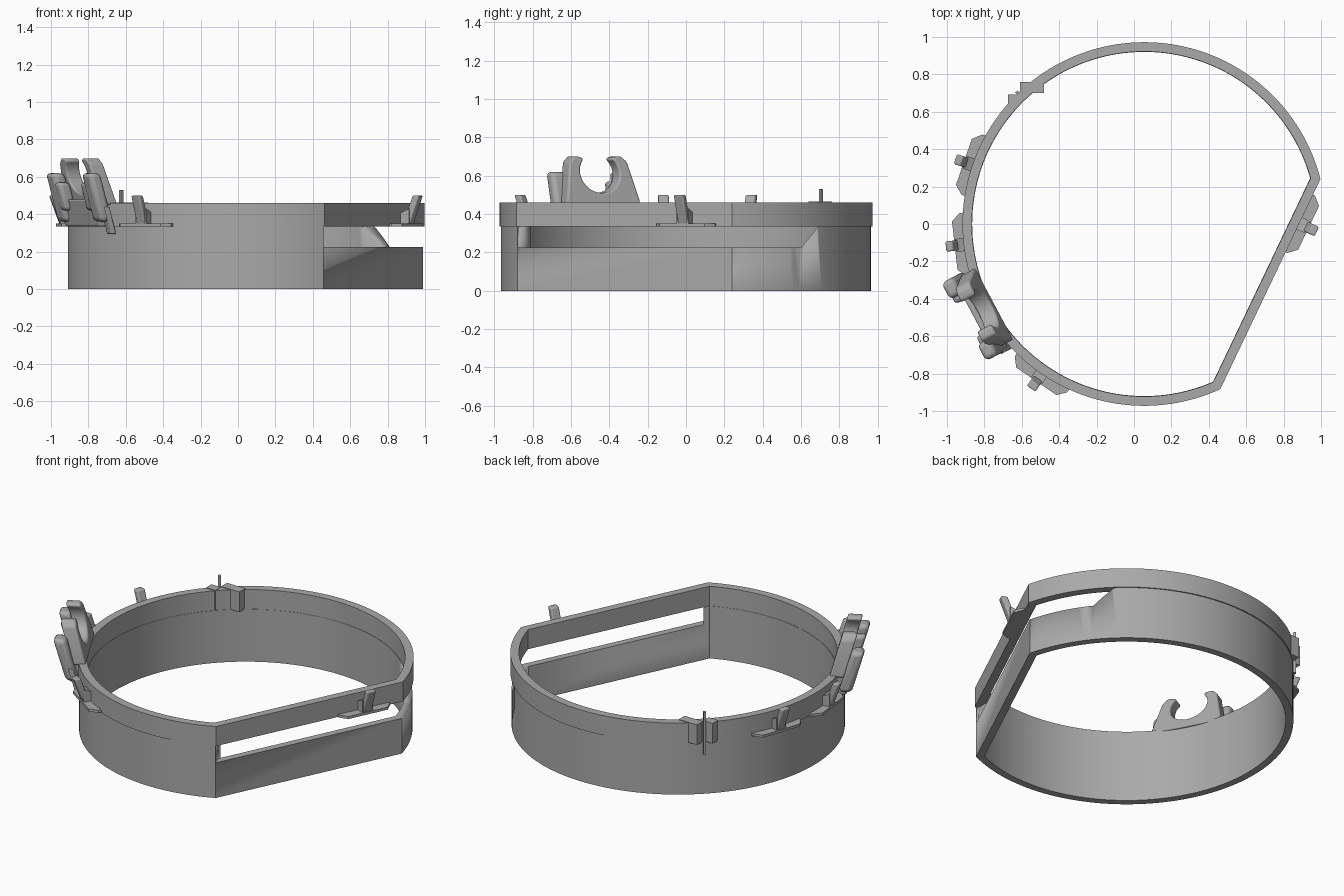
import bpy, bmesh
from math import cos, sin, acos, radians, pi
from mathutils import Vector

if "Cube" in bpy.data.objects:
    bpy.data.objects.remove(bpy.data.objects["Cube"])

grey = bpy.data.materials.new("plain grey")
grey.use_nodes = True
grey.diffuse_color = (0.4, 0.4, 0.4, 1)
grey.node_tree.nodes["Principled BSDF"].inputs["Base Color"].default_value = (0.4, 0.4, 0.4, 1)

CENTRE = Vector((0.055, 0, 0))
FLAT_ANGLE = radians(-25.5)      # direction the flat side faces
RIM, TOP = 0.335, 0.46           # underside and top of the upper band


def finish(name, bm, bevel=0, segments=3):
    bmesh.ops.recalc_face_normals(bm, faces=bm.faces)
    mesh = bpy.data.meshes.new(name)
    bm.to_mesh(mesh)
    bm.free()
    mesh.materials.append(grey)
    ob = bpy.data.objects.new(name, mesh)
    bpy.context.collection.objects.link(ob)
    if bevel:
        mod = ob.modifiers.new("round", 'BEVEL')
        mod.width, mod.segments = bevel, segments
    bpy.ops.object.select_all(action='DESELECT')
    ob.select_set(True)
    bpy.context.view_layer.objects.active = ob
    bpy.ops.object.shade_smooth_by_angle(angle=radians(30))
    return ob


def prism(name, base, offset, bevel=0):
    """Close a planar outline and extrude it along offset."""
    bm = bmesh.new()
    face = bm.faces.new([bm.verts.new(p) for p in base])
    ext = bmesh.ops.extrude_face_region(bm, geom=[face], use_keep_orig=True)
    verts = [v for v in ext["geom"] if isinstance(v, bmesh.types.BMVert)]
    bmesh.ops.translate(bm, verts=verts, vec=offset)
    return finish(name, bm, bevel)


def outline(radius, flat, z, n=120):
    """Circle cut by one flat side."""
    half = acos(flat / radius)
    span = 2 * pi - 2 * half
    angles = [FLAT_ANGLE + half + span * i / n for i in range(n + 1)]
    return [CENTRE + Vector((radius * cos(a), radius * sin(a), z)) for a in angles]


def band(name, radius, flat, wall, z0, z1):
    bm = bmesh.new()
    loops = [[bm.verts.new(p) for p in outline(r, f, z)] for r, f, z in (
        (radius, flat, z0), (radius, flat, z1),
        (radius - wall, flat - wall, z1), (radius - wall, flat - wall, z0))]
    n = len(loops[0])
    for k in range(4):
        a, b = loops[k], loops[(k + 1) % 4]
        for i in range(n):
            j = (i + 1) % n
            bm.faces.new((a[i], a[j], b[j], b[i]))
    return finish(name, bm)


def frame(degrees):
    """Local axes on the band: u along the wall, w outward from the centre."""
    a = radians(degrees)
    out, along = Vector((cos(a), sin(a), 0)), Vector((-sin(a), cos(a), 0))
    return lambda u, w, z: CENTRE + along * u + out * w + Vector((0, 0, z))


def leaning_box(name, at, u, w, z0, z1, du, dw, lean, bevel=0):
    base = [at(u + i * du / 2, w + j * dw / 2, z0)
            for i, j in ((-1, -1), (1, -1), (1, 1), (-1, 1))]
    return prism(name, base, at(0, lean, z1 - z0) - CENTRE, bevel)


# Main walls
lower = band("lower_wall", 0.965, 0.74, 0.045, 0, RIM)
band("upper_band", 0.972, 0.747, 0.05, RIM, TOP)

# Long slot with a slanted end
slot = prism("slot_cutter", [(0.44, y, z) for y, z in
             ((-0.876, 0.225), (0.6, 0.225), (0.743, 0.4), (-0.876, 0.4))], (0.8, 0, 0))
slot.hide_render = True
slot.hide_set(True)
cut = lower.modifiers.new("slot", 'BOOLEAN')
cut.object, cut.operation, cut.solver = slot, 'DIFFERENCE', 'EXACT'

# Hook clips: shelf, leaning peg and rib
for name, angle, u, wall in (("rear_right_clip", 161, 0, 0.965), ("right_clip", 186.5, 0, 0.965),
                             ("front_clip", 235.5, 0, 0.965), ("left_clip", -25.5, 0.36, 0.747)):
    at = frame(angle)
    shelf = ((-0.17, -0.03), (0.17, -0.03), (0.17, 0.01), (0.13, 0.055), (-0.13, 0.055), (-0.17, 0.01))
    prism(name + "_shelf", [at(u + a, wall + b, RIM) for a, b in shelf], (0, 0, 0.016))
    leaning_box(name + "_peg", at, u, wall + 0.025, RIM, 0.5, 0.055, 0.04, 0.06, 0.008)
    rib = ((-0.02, RIM), (0.05, RIM), (0.05, 0.43), (-0.02, 0.4))
    prism(name + "_rib", [at(u - 0.035, wall + b, z) for b, z in rib],
          at(0.07, 0, 0) - CENTRE)

# Open round holder leaning outward
at = frame(208)
LEAN = 0.28
arc = [radians(138 + 264 * i / 24) for i in range(25)]
profile = [(0.115 * cos(a), 0.615 + 0.105 * sin(a)) for a in arc]
profile += [(0.1, 0.698), (0.14, 0.7), (0.17, 0.67), (0.215, 0.47), (0.215, TOP - 0.01),
            (-0.215, TOP - 0.01), (-0.215, 0.47), (-0.17, 0.67), (-0.14, 0.7), (-0.1, 0.698)]
prism("holder_jaws", [at(u, 0.91 + LEAN * (z - TOP), z) for u, z in profile],
      at(0, 0.085, 0) - CENTRE, 0.012)
leaning_box("holder_base", at, 0, 0.965, RIM, TOP + 0.02, 0.4, 0.08, 0.035, 0.01)
for side, u, w in (("rear", -0.18, 1.0), ("front", 0.2, 0.985)):
    leaning_box(side + "_holder_lug", at, u, w, 0.36, 0.62, 0.1, 0.075, 0.075, 0.025)
    leaning_box(side + "_holder_grip", at, u * 0.72, w + 0.02, 0.42, 0.57, 0.07, 0.07, 0.042, 0.02)
leaning_box("holder_foot", at, 0.23, 0.95, 0.295, 0.44, 0.05, 0.03, 0.04, 0.005)

# Clasp blocks and locking pin
for name, x, y, dx, dy in (("clasp_block", -0.545, 0.73, 0.13, 0.06),
                           ("clasp_step", -0.64, 0.665, 0.065, 0.055)):
    prism(name, [(x + i * dx / 2, y + j * dy / 2, RIM)
                 for i, j in ((-1, -1), (1, -1), (1, 1), (-1, 1))], (0, 0, TOP + 0.004 - RIM))
leaning_box("clasp_pin", frame(134), 0, 0.978, 0.26, 0.53, 0.016, 0.016, 0)
